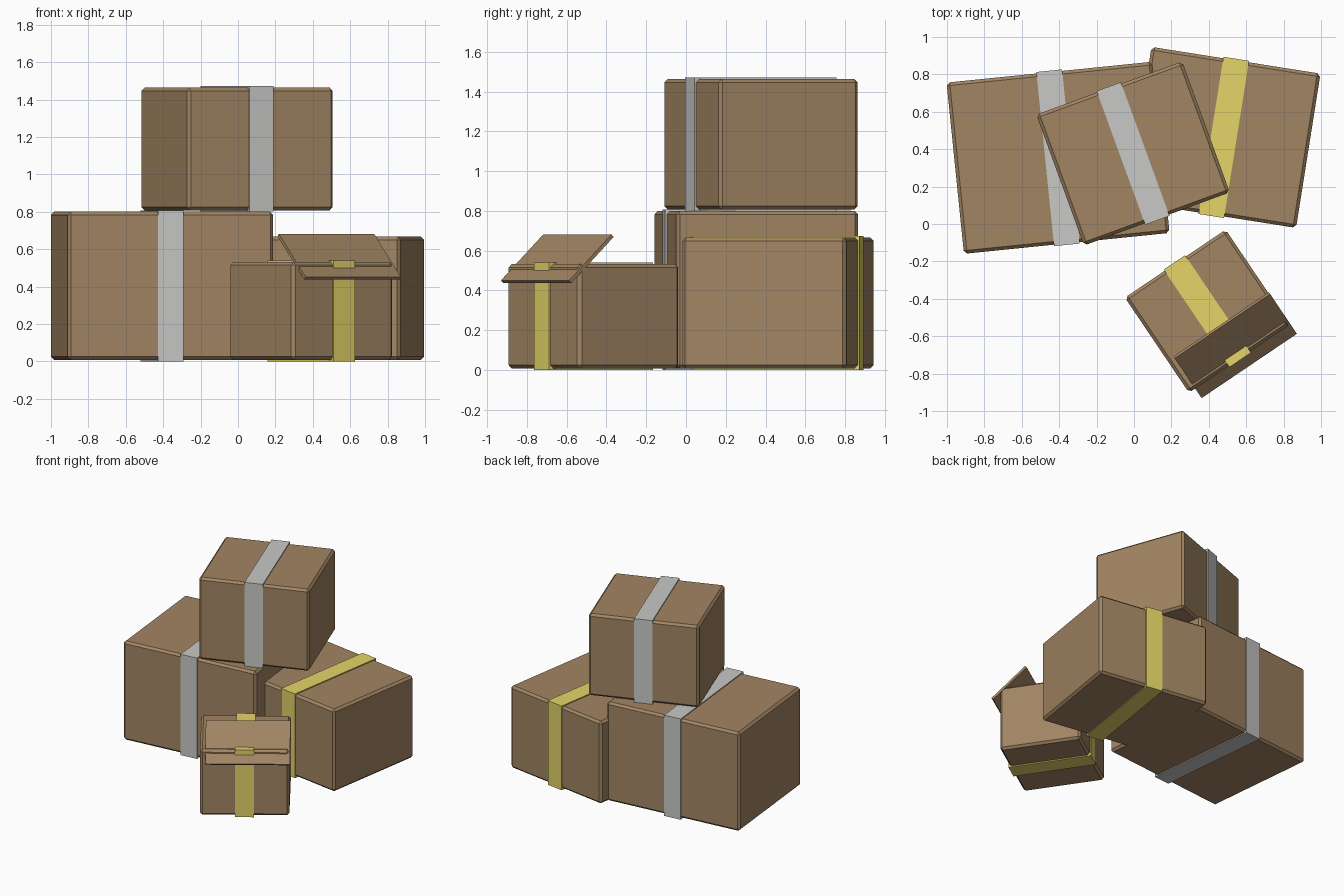
import bpy, bmesh, math
from mathutils import Matrix, Vector

if "Cube" in bpy.data.objects:
    bpy.data.objects.remove(bpy.data.objects["Cube"])


def material(name, rgb):
    m = bpy.data.materials.new(name)
    m.diffuse_color = (*rgb, 1)
    m.use_nodes = True
    m.node_tree.nodes["Principled BSDF"].inputs["Base Color"].default_value = m.diffuse_color
    return m


CARDBOARD = material("cardboard brown", (0.36, 0.235, 0.125))
GREY = material("grey tape", (0.58, 0.58, 0.57))
YELLOW = material("yellow tape", (0.78, 0.66, 0.14))

BEVEL = 0.017      # chamfer on carton edges
TAPE_W = 0.138     # tape width
TAPE_T = 0.008     # tape stands this far off the carton


def block(name, size, matrix, mat, bevel=0.0):
    """Box of the given size placed by a matrix, with chamfered edges."""
    bm = bmesh.new()
    bmesh.ops.create_cube(bm, size=1)
    bmesh.ops.scale(bm, vec=size, verts=bm.verts)
    if bevel:
        bmesh.ops.bevel(bm, geom=bm.edges[:], offset=bevel, segments=1,
                        affect='EDGES', profile=0.5)
    bmesh.ops.transform(bm, matrix=matrix, verts=bm.verts)
    bmesh.ops.recalc_face_normals(bm, faces=bm.faces)
    me = bpy.data.meshes.new(name)
    bm.to_mesh(me)
    bm.free()
    me.materials.append(mat)
    ob = bpy.data.objects.new(name, me)
    bpy.context.collection.objects.link(ob)
    return ob


def carton(name, x, y, z0, z1, w, d, angle, tape):
    """Chamfered carton with a band of tape wrapped around its middle."""
    h = z1 - z0
    place = (Matrix.Translation((x, y, (z0 + z1) / 2))
             @ Matrix.Rotation(math.radians(angle), 4, 'Z'))
    block(name, (w, d, h), place, CARDBOARD, BEVEL)
    block(name + "_tape", (TAPE_W, d + 2 * TAPE_T, h + 2 * TAPE_T), place, tape)
    return place


# Stacked cartons
carton("large_box", -0.406, 0.354, 0.008, 0.80, 1.105, 0.92, 5.8, GREY)
carton("back_box", 0.48, 0.463, 0.008, 0.667, 0.915, 0.835, -9, YELLOW)
carton("top_box", -0.005, 0.377, 0.808, 1.463, 0.83, 0.745, 20, GREY)

# Small front carton with a tilted flap crossing its front top edge
small = carton("small_box", 0.392, -0.466, 0.008, 0.532, 0.65, 0.613, 34, YELLOW)
flap = (small @ Matrix.Translation((0.022, -0.234, 0.29))
        @ Matrix.Rotation(math.radians(42), 4, 'X'))
block("small_box_flap", (0.615, 0.345, 0.018), flap, CARDBOARD)
